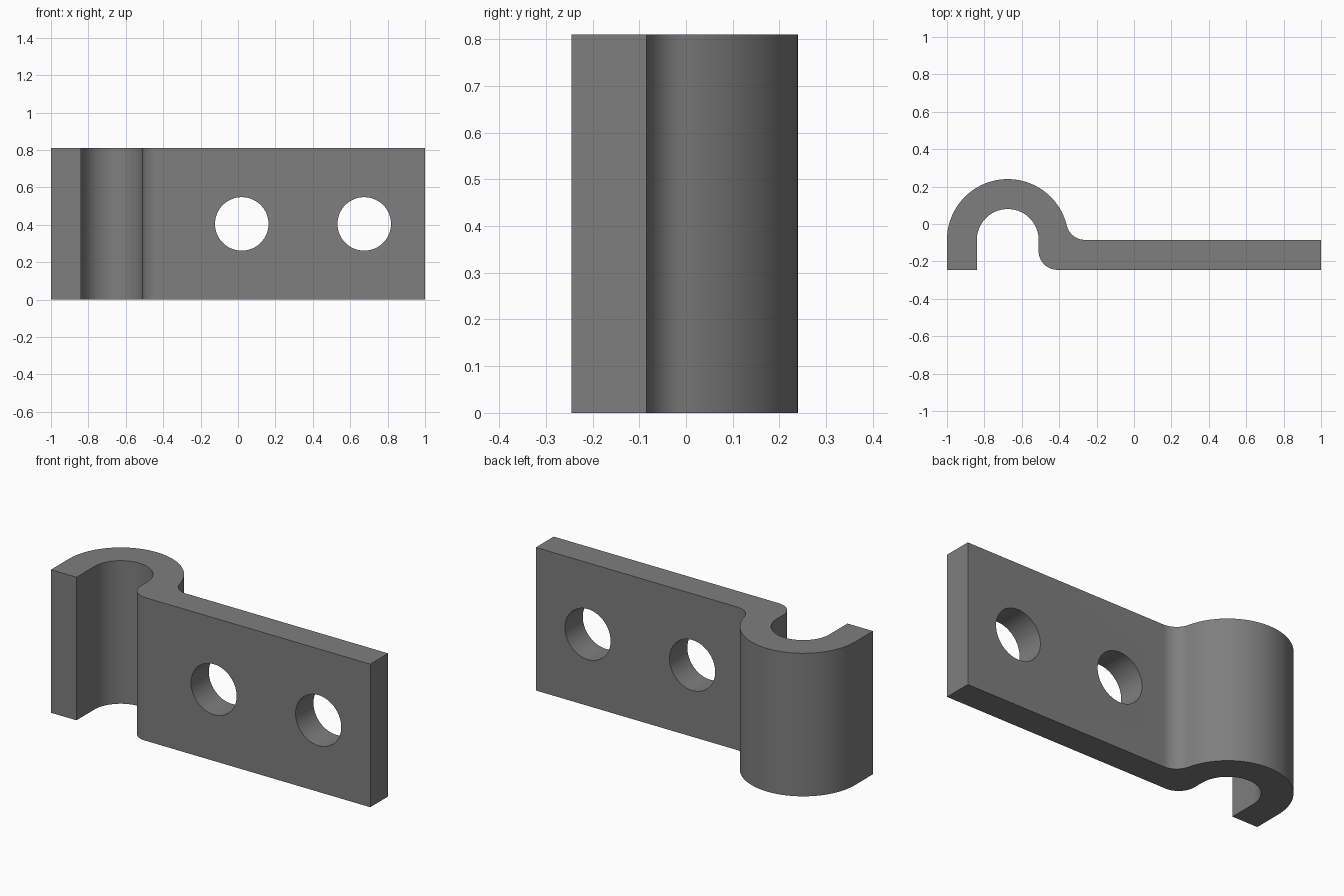
import bpy, bmesh, math

if "Cube" in bpy.data.objects:
    bpy.data.objects.remove(bpy.data.objects["Cube"])

H, T = 0.81, 0.16                 # height and sheet thickness
CX, CY = -0.675, -0.085           # hook centre
RI, RO, RF = 0.165, 0.325, 0.1    # hook inner/outer and bend radii
FRONT, BACK = -0.245, -0.085      # plate faces

grey = bpy.data.materials.new("steel grey")
grey.diffuse_color = (0.21, 0.21, 0.21, 1)
grey.use_nodes = True
grey.node_tree.nodes["Principled BSDF"].inputs["Base Color"].default_value = grey.diffuse_color


def arc(cx, cy, r, a0, a1, n):
    """Points on an arc, angles in radians."""
    return [(cx + r * math.cos(a0 + (a1 - a0) * i / n),
             cy + r * math.sin(a0 + (a1 - a0) * i / n)) for i in range(n + 1)]


# Concave fillet tangent to the outer hook and the back of the plate
fy = BACK + RF
rise = math.asin((fy - CY) / (RO + RF))
fx = CX + (RO + RF) * math.cos(rise)

# Bent strip outline seen from above
outline = [(-1, FRONT), (CX - RI, FRONT)]
outline += arc(CX, CY, RI, math.pi, 0, 40)
outline += arc(CX + RI + RF, FRONT + RF, RF, math.pi, 1.5 * math.pi, 16)
outline += [(1, FRONT), (1, BACK)]
outline += arc(fx, fy, RF, 1.5 * math.pi, math.pi + rise, 16)
outline += arc(CX, CY, RO, rise, math.pi, 56)[1:]

bm = bmesh.new()
base = bm.faces.new([bm.verts.new((x, y, 0)) for x, y in outline])
ext = bmesh.ops.extrude_face_region(bm, geom=[base])
top = [v for v in ext["geom"] if isinstance(v, bmesh.types.BMVert)]
bmesh.ops.translate(bm, verts=top, vec=(0, 0, H))
bmesh.ops.recalc_face_normals(bm, faces=bm.faces[:])
mesh = bpy.data.meshes.new("hook_bracket")
bm.to_mesh(mesh)
bm.free()
mesh.materials.append(grey)
bracket = bpy.data.objects.new("hook_bracket", mesh)
bpy.context.collection.objects.link(bracket)

# Two screw holes through the plate
for x in (0.02, 0.675):
    bpy.ops.mesh.primitive_cylinder_add(vertices=64, radius=0.143, depth=0.4,
                                        location=(x, (FRONT + BACK) / 2, H / 2),
                                        rotation=(math.pi / 2, 0, 0))
    cutter = bpy.context.object
    cutter.name = "hole_cutter"
    cutter.data.materials.append(grey)
    cutter.hide_render = True
    bpy.context.view_layer.objects.active = bracket
    mod = bracket.modifiers.new("hole", 'BOOLEAN')
    mod.operation, mod.solver, mod.object = 'DIFFERENCE', 'EXACT', cutter
    bpy.ops.object.modifier_apply(modifier=mod.name)
    bpy.data.objects.remove(cutter)

# Smooth bends, crisp edges
bpy.ops.object.select_all(action='DESELECT')
bracket.select_set(True)
bpy.context.view_layer.objects.active = bracket
bpy.ops.object.shade_smooth_by_angle(angle=math.radians(30))
